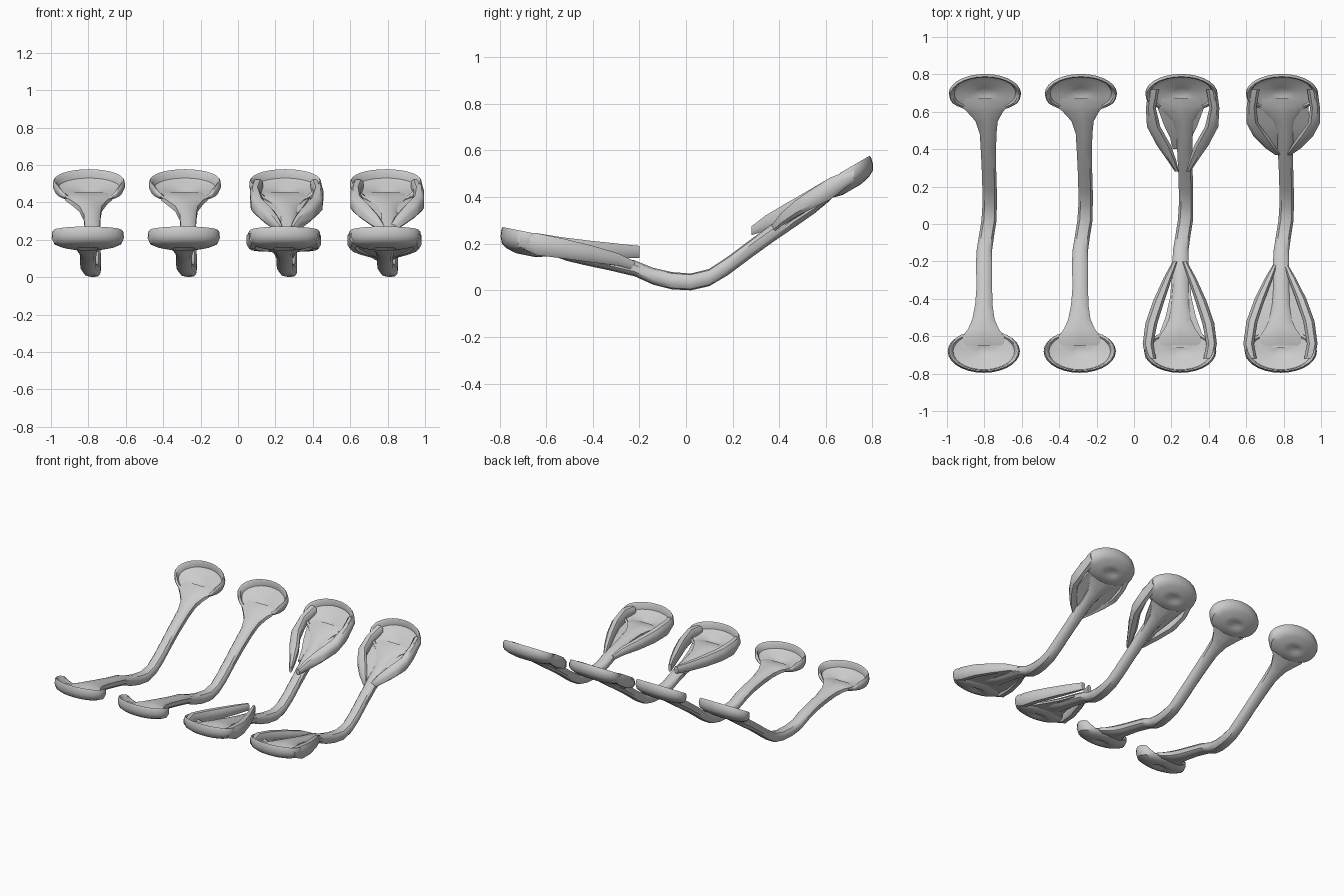
import bpy, bmesh, math

def finish(bm, name):
    bmesh.ops.recalc_face_normals(bm, faces=bm.faces)
    me = bpy.data.meshes.new(name)
    bm.to_mesh(me)
    bm.free()
    ob = bpy.data.objects.new(name, me)
    bpy.context.collection.objects.link(ob)
    bpy.ops.object.select_all(action='DESELECT')
    ob.select_set(True)
    bpy.context.view_layer.objects.active = ob
    bpy.ops.object.shade_smooth_by_angle(angle=math.radians(40))
    return ob

def loft(name, sections, x0, n=10):
    """Skin through rounded sections (x, y, z, half width, half height)."""
    bm = bmesh.new()
    rings = []
    for x, y, z, w, h in sections:
        ring = []
        for i in range(n):
            a = 2 * math.pi * (i + 0.5) / n
            c, s = math.cos(a), math.sin(a)
            c = math.copysign(abs(c) ** 0.75, c)
            s = math.copysign(abs(s) ** 0.75, s)
            ring.append(bm.verts.new((x0 + x + w * c, y, z + h * s)))
        rings.append(ring)
    for a, b in zip(rings, rings[1:]):
        for i in range(n):
            bm.faces.new((a[i], a[(i + 1) % n], b[(i + 1) % n], b[i]))
    bm.faces.new(rings[0])
    bm.faces.new(rings[-1])
    return finish(bm, name)

# bowl profile: radius fraction, height; underside centre -> rim -> inside centre
PROFILE = [(0, .012), (.2, .004), (.34, -.004), (.5, .0), (.75, .01), (.93, .025), (1, .055),
           (.99, .088), (.96, .097), (.9, .088), (.85, .05), (.68, .04),
           (.38, .036), (.22, .024), (0, .02)]

def bowl(name, x0, y0, z0, slope, ry, n=28):
    side = -1 if y0 > 0 else 1          # direction of the handle
    bm = bmesh.new()
    rings = []
    for r, h in PROFILE:
        ring = []
        for i in range(n if r else 1):
            a = 2 * math.pi * i / n
            toward = math.sin(a) * side
            # rim sinks where the handle joins
            drop = min(1, max(0, (toward - .35) / .5))
            drop = drop * drop * (3 - 2 * drop)
            hh = h * (1 - drop) + min(h, .04) * drop
            y = ry * r * math.sin(a) - slope * hh * .4
            ring.append(bm.verts.new((x0 + .193 * r * math.cos(a), y0 + y, z0 + slope * y + hh)))
        rings.append(ring)
    for a, b in zip(rings, rings[1:]):
        for i in range(n):
            j = (i + 1) % n
            if len(a) == 1:
                bm.faces.new((a[0], b[j], b[i]))
            elif len(b) == 1:
                bm.faces.new((a[i], a[j], b[0]))
            else:
                bm.faces.new((a[i], a[j], b[j], b[i]))
    return finish(bm, name)

# wobbling handle, flared into both bowls
HANDLE = [(-.005, -.65, .178, .12, .01), (-.005, -.6, .178, .115, .022), (-.005, -.56, .172, .085, .028),
          (-.005, -.51, .16, .062, .034), (-.003, -.43, .142, .048, .035), (0, -.33, .12, .043, .034),
          (-.002, -.22, .094, .045, .034), (0, -.14, .06, .043, .036), (.012, -.06, .041, .042, .037),
          (.025, .02, .036, .042, .036), (.028, .1, .055, .04, .037), (.028, .18, .105, .04, .04),
          (.025, .28, .18, .04, .04), (.022, .38, .252, .042, .04), (.02, .48, .32, .046, .04),
          (.012, .55, .365, .062, .036), (.003, .6, .4, .1, .03), (.0, .63, .42, .13, .022),
          (0, .67, .445, .12, .01)]

# side arms of the two guarded pieces
FRONT_OPEN = [(.155, -.72, .215, .03, .03), (.17, -.64, .198, .03, .05), (.152, -.53, .185, .034, .045),
              (.112, -.41, .175, .032, .04), (.065, -.29, .168, .024, .034), (.025, -.2, .165, .014, .027)]
BACK_OPEN = [(.155, .72, .495, .03, .03), (.17, .62, .437, .028, .05), (.155, .52, .383, .038, .045),
             (.1, .42, .33, .04, .04), (.058, .34, .288, .025, .034), (.03, .28, .255, .012, .02)]
FRONT_CLOSED = [(.155, -.72, .215, .03, .03), (.17, -.64, .198, .03, .05), (.152, -.52, .178, .032, .045),
                (.11, -.4, .155, .03, .038), (.062, -.29, .132, .022, .028), (.03, -.22, .105, .012, .02)]
BACK_CLOSED = [(.155, .72, .495, .03, .03), (.17, .62, .437, .028, .05), (.165, .54, .392, .034, .045),
               (.12, .47, .35, .042, .038), (.07, .41, .305, .033, .03), (.03, .37, .265, .015, .02)]

def arms(name, pts, x0):
    for s, side in ((-1, "left"), (1, "right")):
        loft(f"{name}_{side}", [(s * x, y, z, w, h) for x, y, z, w, h in pts], x0, 8)

for k, x0 in enumerate((-.8, -.287, .25, .788)):
    tag = k + 1
    loft(f"handle_{tag}", HANDLE, x0)
    bowl(f"front_bowl_{tag}", x0 - .003, -.685, .154, -.2, .115)
    bowl(f"back_bowl_{tag}", x0 + .003, .71, .435, .58, .105)
    if k == 2:
        arms("front_arm_open", FRONT_OPEN, x0 - .005)
        arms("back_arm_open", BACK_OPEN, x0 + .01)
    if k == 3:
        arms("front_arm_closed", FRONT_CLOSED, x0 - .005)
        arms("back_arm_closed", BACK_CLOSED, x0 + .01)
    # floor webs between the arms
    if k >= 2:
        m = 1 if k == 3 else .6
        loft(f"front_web_{tag}", [(0, -.66, .17, .15, .012), (0, -.5, .152, .145 * m, .014),
                                  (0, -.39, .132, .1 * m, .014), (0, -.27, .11, .05, .012)], x0, 8)
        loft(f"back_web_{tag}", [(0, .67, .438, .15, .012), (0, .53, .36, .16 * m, .014),
                                 (0, .46, .315, .1 * m, .014), (0, .4, .268, .045, .012)], x0, 8)
